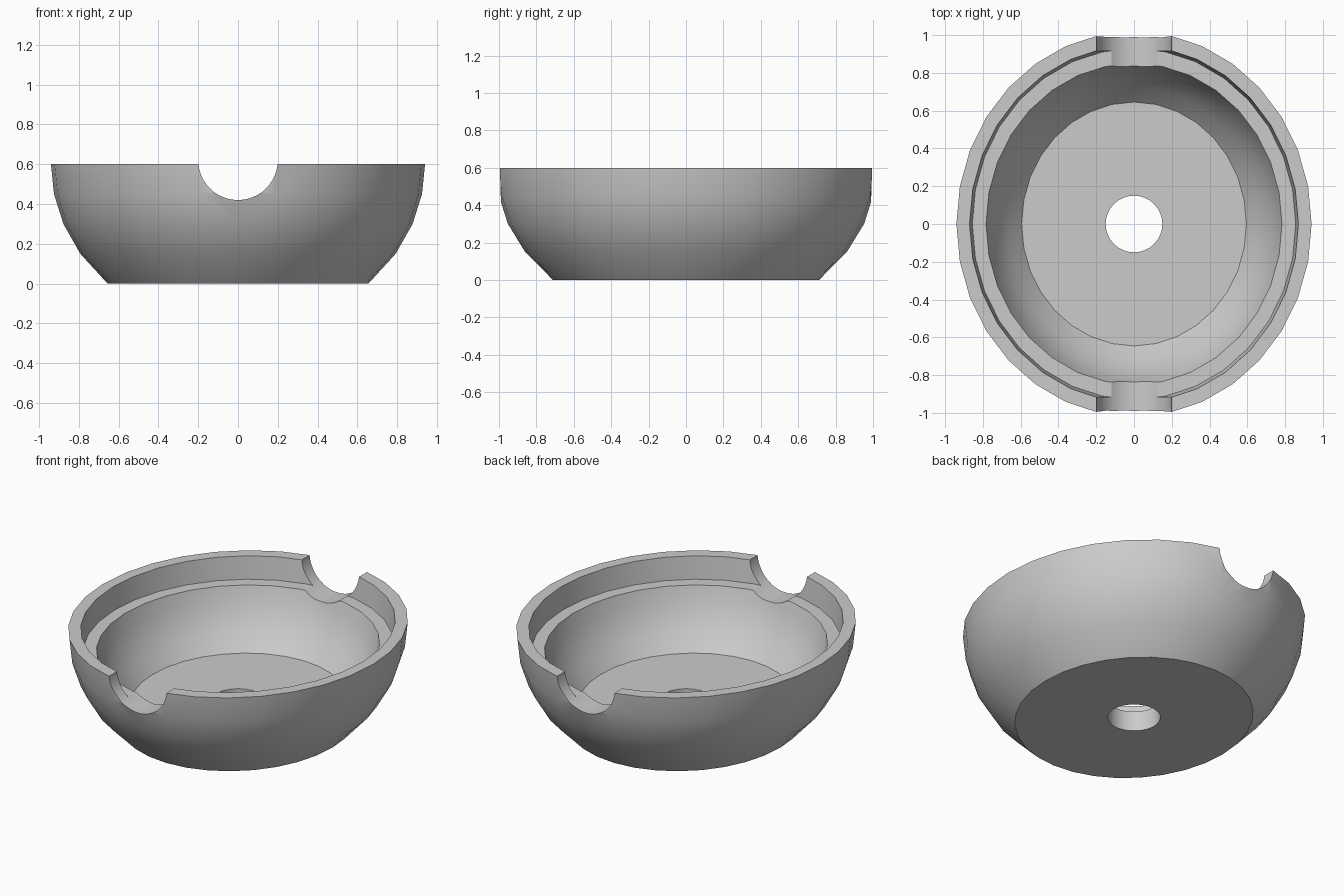
import bpy
import bmesh
from math import sin, cos, pi, sqrt

default = bpy.data.objects.get("Cube")
if default:
    bpy.data.objects.remove(default, do_unlink=True)

SEGMENTS = 32
RIM_Z, LEDGE_Z, FLOOR_Z = 0.6, 0.46, 0.125
RADII = (0.94, 1.02, 0.837)      # outer ellipsoid, centred at rim height
HOLE = 0.15

grey = bpy.data.materials.new("light grey")
grey.use_nodes = True
colour = (0.6, 0.6, 0.6, 1)
grey.diffuse_color = colour
grey.node_tree.nodes["Principled BSDF"].inputs["Base Color"].default_value = colour


def shell(scale, z_start, z_end, steps):
    """Rings (rx, ry, z) on a scaled copy of the ellipsoid."""
    rings = []
    for i in range(steps + 1):
        z = z_start + (z_end - z_start) * i / steps
        k = scale * sqrt(1 - ((RIM_Z - z) / (scale * RADII[2])) ** 2)
        rings.append((RADII[0] * k, RADII[1] * k, z))
    return rings


# Closed wall section: hole, outside, rim, ledge, inner bowl, floor
rings = [(HOLE, HOLE, FLOOR_Z), (HOLE, HOLE, 0)]
rings += shell(1, 0, RIM_Z, 4)
rings += shell(0.926, RIM_Z, LEDGE_Z, 1)
rings += shell(0.85, LEDGE_Z, FLOOR_Z, 4)

bm = bmesh.new()
loops = []
for rx, ry, z in rings:
    loop = []
    for s in range(SEGMENTS):
        a = 2 * pi * s / SEGMENTS
        y = max(-1, min(1, ry * sin(a)))     # flattened ends
        loop.append(bm.verts.new((rx * cos(a), y, z)))
    loops.append(loop)
for i, lower in enumerate(loops):
    upper = loops[(i + 1) % len(loops)]
    for s in range(SEGMENTS):
        t = (s + 1) % SEGMENTS
        bm.faces.new((lower[s], lower[t], upper[t], upper[s]))
bmesh.ops.recalc_face_normals(bm, faces=bm.faces)
mesh = bpy.data.meshes.new("bowl")
bm.to_mesh(mesh)
bm.free()
mesh.materials.append(grey)
bowl = bpy.data.objects.new("bowl", mesh)
bpy.context.collection.objects.link(bowl)

# Round notches through the front and back rim
bpy.ops.mesh.primitive_cylinder_add(vertices=48, radius=0.2, depth=3,
                                    location=(0, 0, 0.62), rotation=(pi / 2, 0, 0))
cutter = bpy.context.object
cutter.name = "notch_cutter"
cutter.hide_render = True
cutter.data.materials.append(grey)
cut = bowl.modifiers.new("notches", 'BOOLEAN')
cut.operation = 'DIFFERENCE'
cut.solver = 'EXACT'
cut.object = cutter

bpy.ops.object.select_all(action='DESELECT')
bowl.select_set(True)
bpy.context.view_layer.objects.active = bowl
bpy.ops.object.modifier_apply(modifier=cut.name)
bpy.data.objects.remove(cutter, do_unlink=True)
bpy.ops.object.shade_smooth_by_angle(angle=pi / 6)
